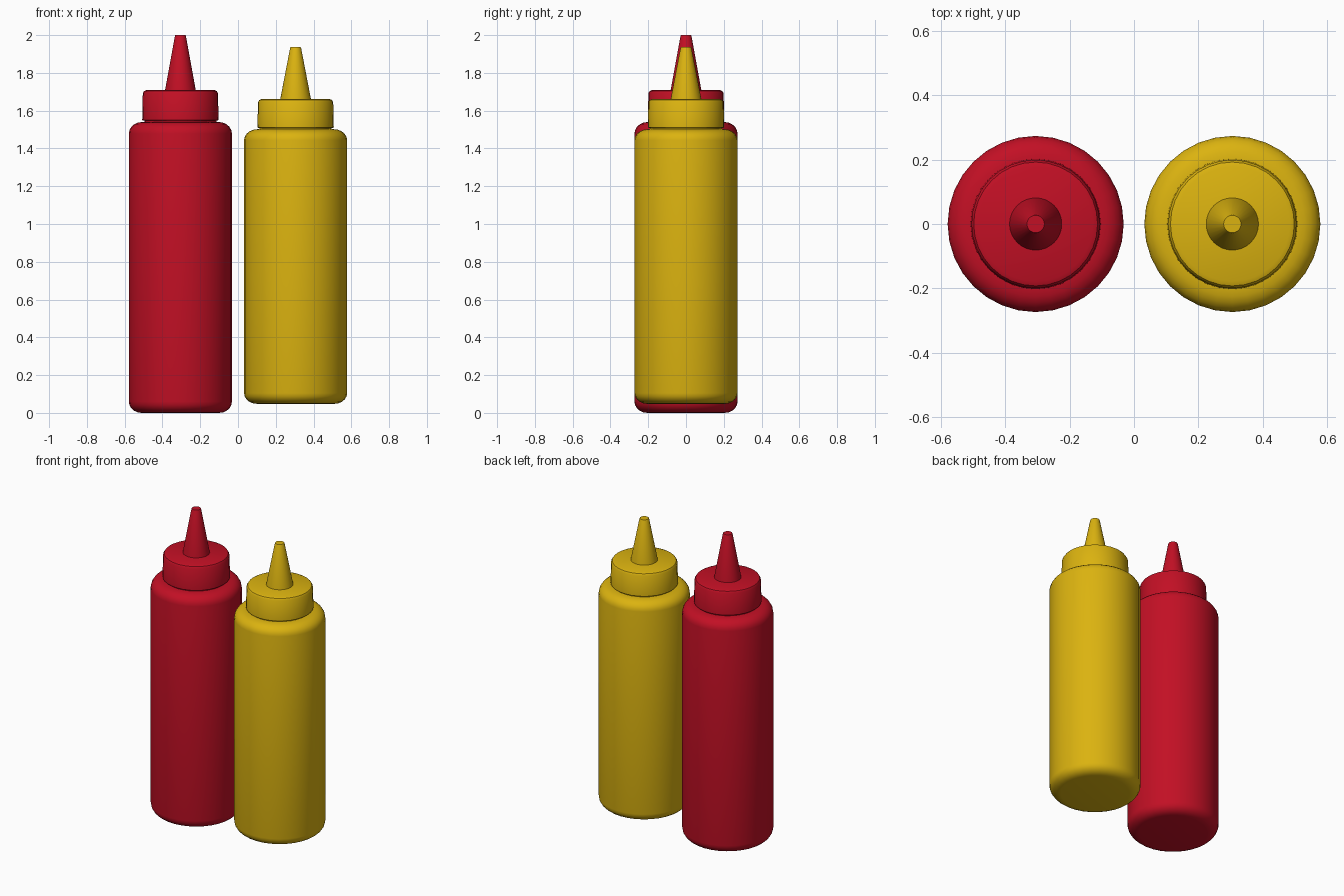
import bpy, bmesh, math

if "Cube" in bpy.data.objects:
    bpy.data.objects.remove(bpy.data.objects["Cube"])

SEGMENTS = 32


def material(name, color):
    m = bpy.data.materials.new(name)
    m.diffuse_color = (*color, 1)
    m.use_nodes = True
    m.node_tree.nodes["Principled BSDF"].inputs["Base Color"].default_value = m.diffuse_color
    return m


def lathe(name, profile, x, z, z_scale, mat, angle):
    """Revolve an (r, z) profile, with capped ends, around a vertical axis."""
    bm = bmesh.new()
    rings = []
    for r, h in profile:
        rings.append([bm.verts.new((r * math.cos(2 * math.pi * i / SEGMENTS),
                                    r * math.sin(2 * math.pi * i / SEGMENTS),
                                    h * z_scale)) for i in range(SEGMENTS)])
    for low, high in zip(rings, rings[1:]):
        for i in range(SEGMENTS):
            j = (i + 1) % SEGMENTS
            bm.faces.new((low[i], low[j], high[j], high[i]))
    bm.faces.new(rings[0][::-1])
    bm.faces.new(rings[-1])
    bmesh.ops.recalc_face_normals(bm, faces=bm.faces[:])
    mesh = bpy.data.meshes.new(name)
    bm.to_mesh(mesh)
    bm.free()
    mesh.materials.append(mat)
    obj = bpy.data.objects.new(name, mesh)
    obj.location = (x, 0, z)
    bpy.context.collection.objects.link(obj)
    bpy.ops.object.select_all(action='DESELECT')
    obj.select_set(True)
    bpy.context.view_layer.objects.active = obj
    bpy.ops.object.shade_smooth_by_angle(angle=math.radians(angle))
    return obj


def arc(r, z, rad_r, rad_z, start, end, steps=5):
    """Rounded corner points around centre (r, z)."""
    angles = [math.radians(start + (end - start) * k / steps) for k in range(steps + 1)]
    return [(r + rad_r * math.cos(a), z + rad_z * math.sin(a)) for a in angles]


# Body with rounded base and shoulder, and a short neck inside the cap
BODY = (arc(0.205, 0.06, 0.068, 0.06, -90, 0)
        + arc(0.203, 1.478, 0.07, 0.062, 0, 90)
        + [(0.19, 1.541), (0.19, 1.57)])
# Screw cap, slightly tapered, with a small bevel on the rim
CAP = [(0.198, 1.547), (0.202, 1.551), (0.199, 1.692), (0.192, 1.704), (0.178, 1.71)]
# Conical nozzle
NOZZLE = [(0.082, 1.70), (0.081, 1.71), (0.029, 1.996), (0.027, 2.0)]

red = material("ketchup red", (0.54, 0.005, 0.018))
yellow = material("mustard yellow", (0.71, 0.45, 0.005))

for label, x, z, scale, mat in (("red", -0.305, 0, 1, red),
                                ("yellow", 0.305, 0.048, 0.944, yellow)):
    lathe(label + "_bottle_body", BODY, x, z, scale, mat, 40)
    lathe(label + "_cap", CAP, x, z, scale, mat, 35)
    lathe(label + "_nozzle", NOZZLE, x, z, scale, mat, 35)
